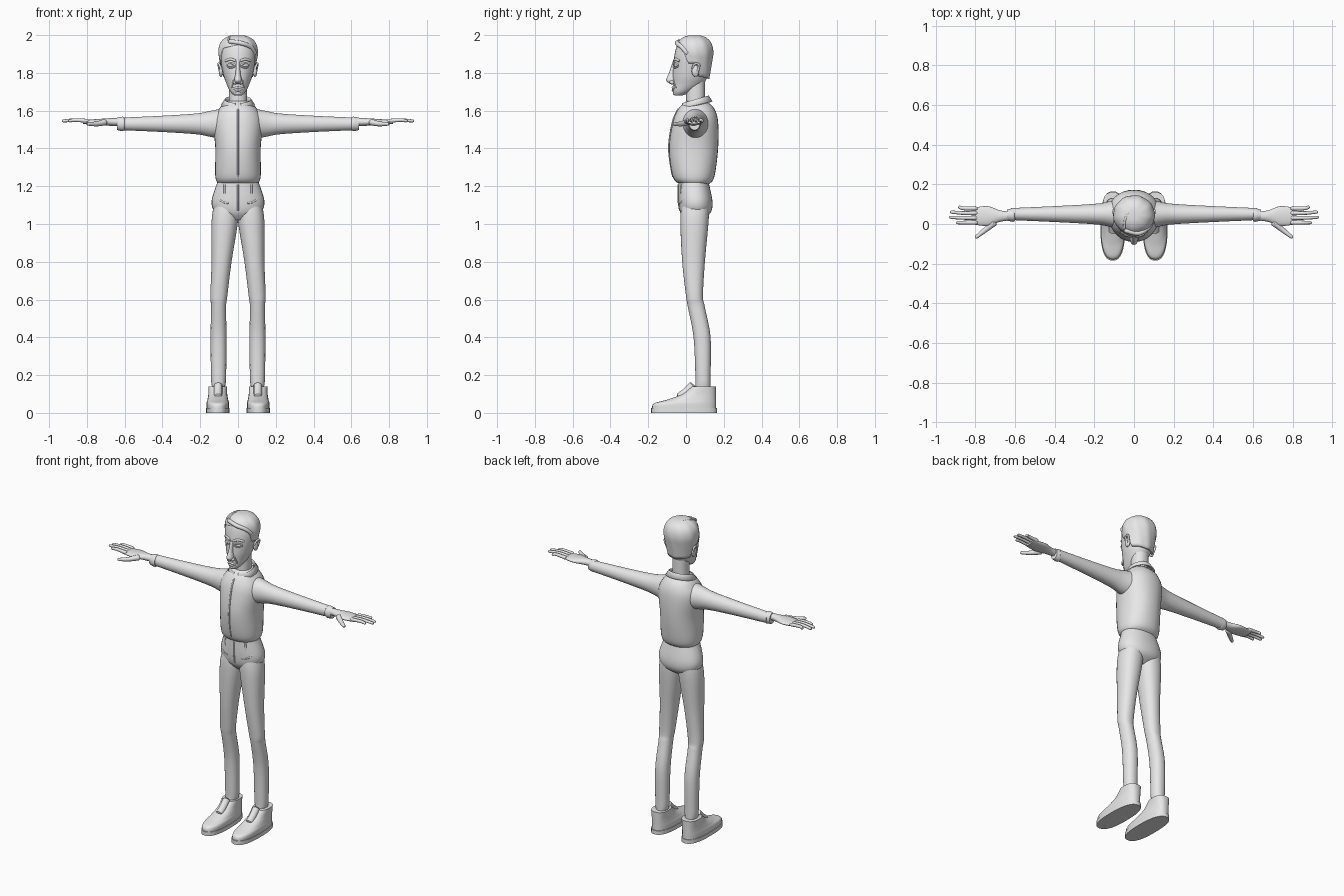
import bpy, bmesh
from math import sin, cos, pi, sqrt, copysign
from mathutils import Vector

cube = bpy.data.objects.get("Cube")
if cube:
    bpy.data.objects.remove(cube, do_unlink=True)

GREY = (0.8, 0.8, 0.8, 1)
clay = bpy.data.materials.new("plain grey")
clay.use_nodes = True
clay.diffuse_color = GREY
clay.node_tree.nodes["Principled BSDF"].inputs["Base Color"].default_value = GREY


def finish(name, bm, mirror=False, thickness=0):
    bmesh.ops.recalc_face_normals(bm, faces=bm.faces)
    mesh = bpy.data.meshes.new(name)
    bm.to_mesh(mesh)
    bm.free()
    part = bpy.data.objects.new(name, mesh)
    bpy.context.collection.objects.link(part)
    mesh.materials.append(clay)
    if thickness:
        shell = part.modifiers.new("thickness", 'SOLIDIFY')
        shell.thickness = thickness
        shell.offset = -1
    if mirror:
        part.modifiers.new("mirror", 'MIRROR')
    bpy.ops.object.select_all(action='DESELECT')
    part.select_set(True)
    bpy.context.view_layer.objects.active = part
    bpy.ops.object.shade_smooth_by_angle(angle=0.8)


def spline(rows, steps=6):
    """Smooth curve through rows of numbers."""
    rows = [Vector(row) for row in rows]
    rows = [rows[0]] + rows + [rows[-1]]
    curve = []
    for before, start, end, after in zip(rows, rows[1:], rows[2:], rows[3:]):
        leave, arrive = (end - before) / 2, (after - start) / 2
        for step in range(steps):
            t = step / steps
            ease = t * t * (3 - 2 * t)
            curve.append(start.lerp(end, ease) + leave * (t * (1 - t) ** 2) - arrive * (t * t * (1 - t)))
    return curve + [rows[-1]]


def between(rows, key):
    """Row at a given key, by straight interpolation."""
    for low, high in zip(rows, rows[1:]):
        if key <= high[0]:
            return Vector(low).lerp(Vector(high), (key - low[0]) / (high[0] - low[0]))
    return Vector(rows[-1])


def skin(bm, rings, closed=True, caps=True):
    """Join rings of points with quads."""
    verts = [[bm.verts.new(point) for point in ring] for ring in rings]
    count = len(verts[0])
    for low, high in zip(verts, verts[1:]):
        for i in range(count if closed else count - 1):
            j = (i + 1) % count
            bm.faces.new((low[i], low[j], high[j], high[i]))
    if caps:
        bm.faces.new(verts[0])
        bm.faces.new(verts[-1])


def outline(radius_u, radius_v, power, count=32):
    """Rounded cross-section as offsets from its centre."""
    for i in range(count):
        c, s = cos(2 * pi * i / count), sin(2 * pi * i / count)
        yield (radius_u * copysign(abs(c) ** (2 / power), c),
               radius_v * copysign(abs(s) ** (2 / power), s))


def upright(name, rows, centre=lambda z: 0, power=2.2, mirror=False):
    """Rows: height, front y, back y, half width."""
    bm = bmesh.new()
    full = [(*row, centre(row[0])) for row in rows]
    skin(bm, [[(x + u, (front + back) / 2 + v, z)
               for u, v in outline(width, (back - front) / 2, power)]
              for z, front, back, width, x in spline(full)])
    finish(name, bm, mirror)


def sideways(name, y, z, rows):
    """Rows: x, radius in y, radius in z; made for both sides."""
    bm = bmesh.new()
    skin(bm, [[(x, y + u, z + v) for u, v in outline(deep, tall, 2)]
              for x, deep, tall in spline(rows)])
    finish(name, bm, True)


def tube(name, points, radius, taper=1, mirror=False):
    path = spline(points)
    last = len(path) - 1
    span = path[-1] - path[0]
    helper = Vector((0, 0, 1)) if abs(span.x) > max(abs(span.y), abs(span.z)) else Vector((1, 0, 0))
    rings = []
    for i, point in enumerate(path):
        along = (path[min(i + 1, last)] - path[max(i - 1, 0)]).normalized()
        side = along.cross(helper).normalized()
        up = side.cross(along)
        size = radius * (1 + (taper - 1) * i / last) * (0.6 if i in (0, last) else 1)
        rings.append([point + side * u + up * v for u, v in outline(size, size, 2, 12)])
    bm = bmesh.new()
    skin(bm, rings)
    finish(name, bm, mirror)


def surface_line(name, rows, start, end, arch, radius, mirror=True):
    """Thin raised line lying on the front of an upright part."""
    points = []
    for i in range(7):
        x, z = Vector(start).lerp(Vector(end), i / 6)
        z += arch * sin(pi * i / 6)
        _, front, back, width = between(rows, z)
        bow = sqrt(max(0, 1 - (x / width) ** 2))
        points.append((x, (front + back) / 2 - (back - front) / 2 * bow, z))
    tube(name, points, radius, mirror=mirror)


def ball(name, at, size, mirror=True):
    bm = bmesh.new()
    bmesh.ops.create_uvsphere(bm, u_segments=20, v_segments=12, radius=1)
    bmesh.ops.scale(bm, vec=size, verts=bm.verts)
    bmesh.ops.translate(bm, vec=at, verts=bm.verts)
    finish(name, bm, mirror)


# Jacket with front seam, sleeves and cuffs
jacket = [(1.21, -.03, .12, .1), (1.25, -.07, .15, .12), (1.4, -.09, .17, .12),
          (1.54, -.07, .17, .13), (1.61, -.04, .15, .1), (1.65, 0, .11, .06)]
upright("jacket_body", jacket)
tube("jacket_seam", [(0, front, z) for z, front, back, width in jacket[1:-1]], .005)
sideways("sleeve", .05, 1.53, [(.04, .09, .09), (.14, .06, .07), (.22, .05, .055),
                               (.4, .04, .043), (.62, .03, .033)])
sideways("sleeve_cuff", .045, 1.53, [(.6, .03, .03), (.61, .034, .038), (.64, .028, .033)])

# Folded collar with points at the throat
bm = bmesh.new()
rings = [[], [], []]
for i in range(41):
    angle = .2 + (2 * pi - .4) * i / 40
    tip = max(0, cos(angle)) ** 6
    for ring, radius, height, drop in zip(rings, (.06, .07, .09), (1.64, 1.66, 1.63), (0, 0, .02)):
        ring.append((radius * sin(angle), .05 - radius * cos(angle),
                     height - .02 * cos(angle) - drop * tip))
skin(bm, rings, closed=False, caps=False)
finish("collar", bm, thickness=.008)

# Trousers
hips = [(1.02, 0, .08, .06), (1.06, -.03, .13, .12), (1.12, -.04, .14, .14), (1.22, -.04, .12, .11)]
upright("trouser_hips", hips)
upright("trouser_leg", [(.14, .05, .13, .035), (.19, .05, .13, .04), (.4, .04, .13, .042),
                        (.56, .01, .1, .04), (.62, 0, .09, .045), (.8, -.02, .1, .053),
                        (1.02, -.03, .12, .07), (1.12, -.02, .12, .06)],
        centre=lambda z: .103 - .08 * max(0, z - .6), mirror=True)
surface_line("pocket_edge", hips, (.12, 1.15), (.05, 1.11), -.01, .005)
surface_line("belt_loop", hips, (.07, 1.16), (.07, 1.21), 0, .006)
surface_line("fly_seam", hips, (0, 1.07), (0, 1.21), 0, .005, False)


# Shoes
def shoe_centre(z):
    return .107


upright("shoe_sole", [(z, -.185, .165, .063) for z in (0, .025)], shoe_centre, 2.5, True)
upright("shoe_upper", [(.02, -.18, .16, .06), (.05, -.17, .16, .06), (.07, -.1, .16, .055),
                       (.1, -.02, .16, .05), (.14, .03, .16, .05)], shoe_centre, 2.5, True)
tube("shoe_tongue", [(.105, -.04, .08), (.105, 0, .11), (.105, .04, .15)], .022, mirror=True)

# Hands
sideways("palm", .04, 1.54, [(.63, .022, .02), (.68, .03, .02), (.74, .05, .016), (.82, .04, .01)])
for i, finger in enumerate(("index", "middle", "ring", "little")):
    y = .007 + .024 * i
    tip = .935 - .02 * (i - 1.4) ** 2
    tube(finger + "_finger", [(.79, y, 1.545), (.86, y, 1.55), (tip, y + .003 * i, 1.545)],
         .011, .7, True)
tube("thumb", [(.7, .01, 1.54), (.75, -.03, 1.53), (.8, -.07, 1.53)], .018, .45, True)

# Neck and head
upright("neck", [(z, 0, .1, .048) for z in (1.6, 1.8)])
head = [(1.68, -.06, -.02, .02), (1.7, -.07, .03, .04), (1.74, -.07, .09, .06),
        (1.8, -.07, .12, .08), (1.9, -.06, .13, .095), (1.96, -.04, .12, .08), (1.99, 0, .06, .02)]
upright("head", head, power=2)

# Face
upright("nose", [(1.86, -.07, -.04, .01), (1.8, -.09, -.04, .013),
                 (1.76, -.105, -.04, .02), (1.74, -.08, -.05, .01)])
ball("nostril", (.015, -.073, 1.75), (.011, .014, .011))
ball("eye", (.036, -.051, 1.84), (.02, .013, .01))
surface_line("upper_eyelid", head, (.014, 1.84), (.06, 1.84), .01, .005)
surface_line("lower_eyelid", head, (.014, 1.835), (.06, 1.835), -.008, .004)
surface_line("eyebrow", head, (.012, 1.862), (.066, 1.862), .01, .007)
surface_line("upper_lip", head, (-.024, 1.716), (.024, 1.716), .005, .006, False)
surface_line("lower_lip", head, (-.018, 1.712), (.018, 1.712), -.004, .006, False)
surface_line("smile_fold", head, (.022, 1.765), (.034, 1.72), 0, .004)
ball("chin", (0, -.052, 1.692), (.022, .018, .012), False)
ball("ear", (.09, .05, 1.81), (.012, .02, .03))
tube("ear_rim", [(.09, .034, 1.82), (.1, .045, 1.846), (.102, .07, 1.84), (.09, .052, 1.78)],
     .006, mirror=True)

# Swept hair with fringe, sideburns and nape
hairline = [(0, 1.95), (.9, 1.93), (1.2, 1.85), (1.7, 1.85), (1.9, 1.78), (4, 1.76)]
bm = bmesh.new()
rings = []
for level in range(19):
    rise = 1 - (1 - level / 18) ** 1.6
    ring = []
    for i in range(72):
        angle = 2 * pi * i / 72
        low = between(hairline, min(angle, 2 * pi - angle))[1]
        z = low + (1.999 - low) * rise
        h = z - 1.9
        fullness = (1 - (h / .1) ** 2.6) ** .4 if h > 0 else 1 + 1.7 * h
        fullness *= 1 + .012 * sin(9 * angle + 20 * h)
        ring.append((.105 * fullness * sin(angle), .045 - .1 * fullness * cos(angle), z))
    rings.append(ring)
skin(bm, rings, caps=False)
bm.verts.ensure_lookup_table()
bm.faces.new(bm.verts[-72:])
finish("hair", bm, thickness=.014)
tube("fringe", [(-.05, -.03, 1.967), (.02, -.047, 1.957), (.07, -.02, 1.935), (.09, .01, 1.9)], .012)
tube("hair_parting", [(-.05, -.03, 1.972), (-.045, .02, 1.99), (-.025, .07, 1.993)], .006)
